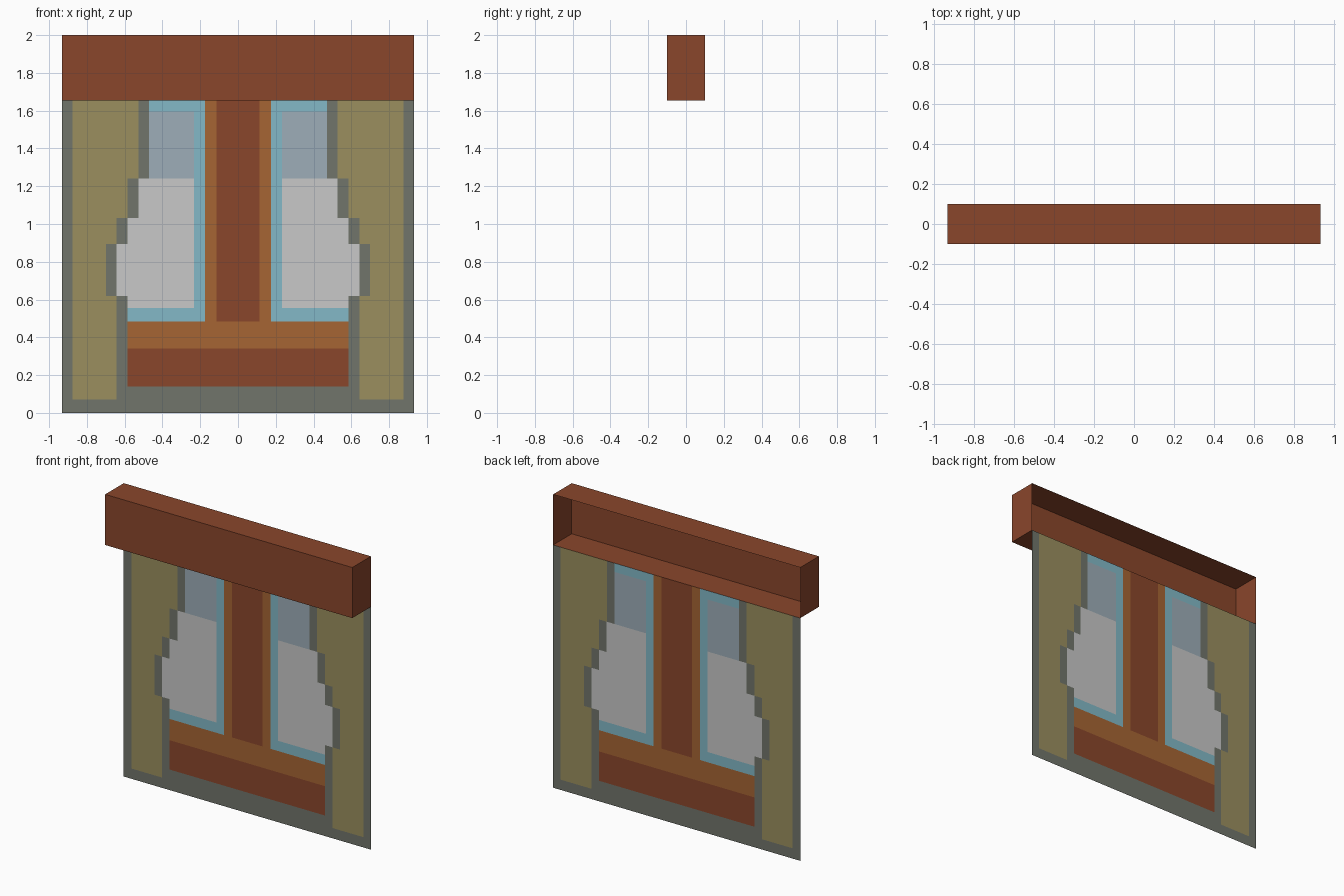
import bpy
import bmesh

HALF_W, DEPTH, TOP, SPLIT = 0.932, 0.1, 2.0, 1.655

default = bpy.data.objects.get("Cube")
if default:
    bpy.data.objects.remove(default, do_unlink=True)


def linear(c):
    c /= 255
    return c / 12.92 if c <= 0.04045 else ((c + 0.055) / 1.055) ** 2.4


def material(name, *rgb):
    colour = (*[linear(c) for c in rgb], 1)
    mat = bpy.data.materials.new(name)
    mat.use_nodes = True
    mat.diffuse_color = colour
    bsdf = mat.node_tree.nodes["Principled BSDF"]
    bsdf.inputs["Base Color"].default_value = colour
    bsdf.inputs["Roughness"].default_value = 0.9
    return mat


red_brown = material("red brown wood", 138, 70, 43)
light_brown = material("light brown wood", 166, 101, 51)
grey_green = material("grey green trim", 113, 117, 107)
tan = material("tan cloth", 155, 143, 95)
pale_blue = material("pale blue frame", 131, 185, 199)
blue_grey = material("blue grey glass", 157, 174, 184)
light_grey = material("light grey pane", 200, 200, 200)


def add_object(name, bm, mat):
    mesh = bpy.data.meshes.new(name)
    bm.to_mesh(mesh)
    bm.free()
    mesh.materials.append(mat)
    obj = bpy.data.objects.new(name, mesh)
    bpy.context.collection.objects.link(obj)
    return obj


# Valance box, open at the back
bm = bmesh.new()
bmesh.ops.create_cube(bm, size=1)
bmesh.ops.scale(bm, vec=(2 * HALF_W, 2 * DEPTH, TOP - SPLIT), verts=bm.verts)
bmesh.ops.translate(bm, vec=(0, 0, (TOP + SPLIT) / 2), verts=bm.verts)
back = [f for f in bm.faces if f.normal.y > 0.9]
bmesh.ops.delete(bm, geom=back, context="FACES_ONLY")
add_object("valance_box", bm, red_brown)

# Flat hanging: layers of rectangles (x0, x1, z0, z1) for one half,
# where a later layer replaces whatever lies under it
layers = [
    ("curtain_trim", (0, HALF_W, 0, SPLIT)),
    ("wall_panel", (0, 0.585, 0.14, 0.34)),
    ("window_surround", (0, 0.585, 0.34, SPLIT)),
    ("centre_post", (0, 0.115, 0.485, SPLIT)),
    ("window_frame", (0.175, 0.7, 0.485, SPLIT)),
    ("window_glass", (0.232, 0.7, 1.24, 1.595)),
    ("lower_pane", (0.232, 0.7, 0.555, 1.24)),
]

# Stepped curtain edge: bottom, top and inner edge of each step
HEM, TRIM = 0.07, 0.057
steps = [(0, 0.62, 0.585), (0.62, 0.895, 0.642), (0.895, 1.033, 0.585),
         (1.033, 1.24, 0.528), (1.24, SPLIT, 0.47)]
for z0, z1, inner in steps:
    layers.append(("curtain_trim", (inner, HALF_W, z0, z1)))
    layers.append(("curtain_cloth",
                   (inner + TRIM, HALF_W - TRIM, max(z0, HEM), z1)))

part_materials = {
    "curtain_trim": grey_green, "curtain_cloth": tan,
    "wall_panel": red_brown, "centre_post": red_brown,
    "window_surround": light_brown, "window_frame": pale_blue,
    "window_glass": blue_grey, "lower_pane": light_grey,
}

# Cut the sheet along every rectangle edge and give each cell to its top layer
xs = sorted({round(x, 4) for _, r in layers for x in r[:2]})
zs = sorted({round(z, 4) for _, r in layers for z in r[2:]})
cells = {name: [] for name in part_materials}
for x0, x1 in zip(xs, xs[1:]):
    for z0, z1 in zip(zs, zs[1:]):
        cx, cz = (x0 + x1) / 2, (z0 + z1) / 2
        owner = [n for n, r in layers
                 if r[0] < cx < r[1] and r[2] < cz < r[3]][-1]
        cells[owner].append((x0, x1, z0, z1))

# One mirrored sheet object per part, in the back plane of the box
for name, rects in cells.items():
    bm = bmesh.new()
    for x0, x1, z0, z1 in rects:
        corners = [(x0, z0), (x1, z0), (x1, z1), (x0, z1)]
        bm.faces.new([bm.verts.new((x, DEPTH, z)) for x, z in corners])
    bmesh.ops.remove_doubles(bm, verts=bm.verts, dist=0.0001)
    bmesh.ops.dissolve_limit(bm, angle_limit=0.01, verts=bm.verts,
                             edges=bm.edges)
    obj = add_object(name, bm, part_materials[name])
    obj.modifiers.new("mirror", "MIRROR").use_axis[0] = True
